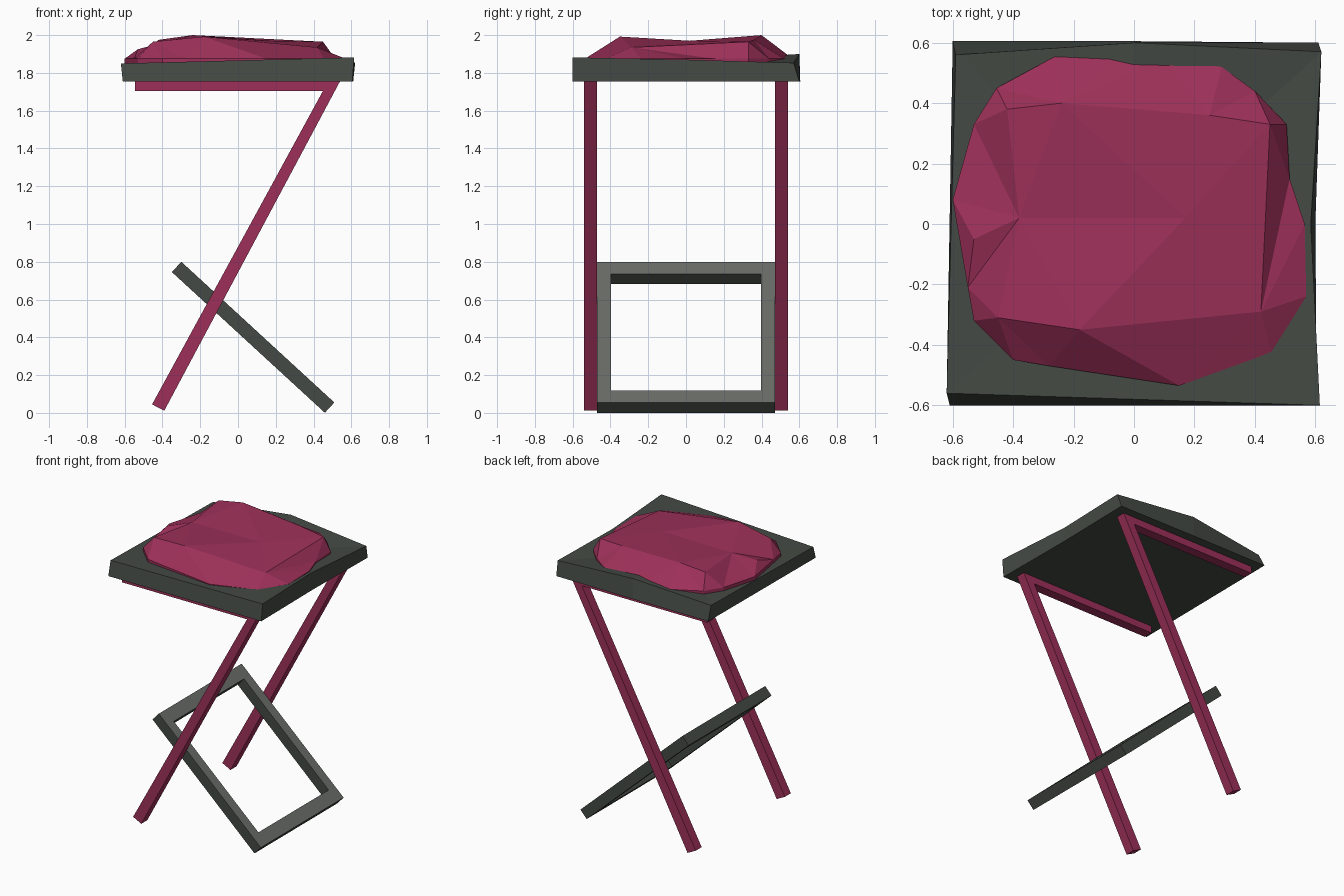
import bpy, bmesh
from mathutils import Vector
from mathutils.geometry import delaunay_2d_cdt

default_cube = bpy.data.objects.get("Cube")
if default_cube:
    bpy.data.objects.remove(default_cube, do_unlink=True)


def make_material(name, colour):
    mat = bpy.data.materials.new(name)
    mat.use_nodes = True
    mat.diffuse_color = (*colour, 1)
    mat.node_tree.nodes["Principled BSDF"].inputs["Base Color"].default_value = (*colour, 1)
    return mat


maroon = make_material("maroon", (0.34, 0.03, 0.10))
charcoal = make_material("charcoal", (0.058, 0.068, 0.058))
grey = make_material("warm grey", (0.14, 0.15, 0.135))


def finish(bm, name, *materials):
    """Turn a bmesh into a flat-shaded object."""
    bmesh.ops.recalc_face_normals(bm, faces=bm.faces[:])
    mesh = bpy.data.meshes.new(name)
    bm.to_mesh(mesh)
    bm.free()
    for mat in materials:
        mesh.materials.append(mat)
    obj = bpy.data.objects.new(name, mesh)
    bpy.context.collection.objects.link(obj)
    return obj


def extrude_all(bm, offset):
    """Thicken every face of the bmesh into a solid."""
    result = bmesh.ops.extrude_face_region(bm, geom=bm.faces[:], use_keep_orig=True)
    moved = [g for g in result["geom"] if isinstance(g, bmesh.types.BMVert)]
    bmesh.ops.translate(bm, verts=moved, vec=offset)


# Side supports: a sloping leg and a rail under the seat, in one profile
leg_profile = [(-0.545, 1.705), (0.45, 1.705), (-0.455, 0.045),
               (-0.39, 0.012), (0.54, 1.755), (-0.545, 1.755)]
for name, y_start in (("front_leg", -0.54), ("back_leg", 0.472)):
    bm = bmesh.new()
    bm.faces.new([bm.verts.new((x, y_start, z)) for x, z in leg_profile])
    extrude_all(bm, Vector((0, 0.068, 0)))
    finish(bm, name, maroon)

# Footrest: a rectangular frame lying on a slope between the legs
upper, lower = Vector((-0.30, 0, 0.80)), Vector((0.51, 0, 0.055))
slope = (lower - upper).normalized()
normal = Vector((-slope.z, 0, slope.x))
length = (lower - upper).length


def frame_loop(bm, half_width, inset):
    corners = ((inset, -half_width), (inset, half_width),
               (length - inset, half_width), (length - inset, -half_width))
    return [bm.verts.new(upper + slope * along + Vector((0, y, 0))) for along, y in corners]


bm = bmesh.new()
outer = frame_loop(bm, 0.47, 0)
inner = frame_loop(bm, 0.398, 0.094)
for i in range(4):
    j = (i + 1) % 4
    bm.faces.new((outer[i], outer[j], inner[j], inner[i]))
extrude_all(bm, -normal * 0.074)
bmesh.ops.recalc_face_normals(bm, faces=bm.faces[:])
for face in bm.faces:
    face.material_index = 1 if face.normal.dot(normal) > 0.9 else 0
finish(bm, "footrest_frame", charcoal, grey)

# Seat slab: square underside with an uneven top outline
seat_bottom = [(-0.61, -0.60), (0.605, -0.60), (0.60, 0), (0.61, 0.60), (0, 0.605), (-0.60, 0.605)]
seat_top = [(-0.62, -0.56, 1.85), (0.615, -0.60, 1.882), (0.585, 0, 1.87),
            (0.62, 0.57, 1.853), (0, 0.60, 1.90), (-0.59, 0.56, 1.85)]
bm = bmesh.new()
bottom = [bm.verts.new((x, y, 1.755)) for x, y in seat_bottom]
top = [bm.verts.new(p) for p in seat_top]
bm.faces.new(bottom)
centre = bm.verts.new((0, 0, 1.86))
for i in range(len(top)):
    j = (i + 1) % len(top)
    bm.faces.new((bottom[i], bottom[j], top[j], top[i]))
    bm.faces.new((top[i], top[j], centre))
finish(bm, "seat", charcoal)

# Cushion: faceted lump, triangulated between its rim and its crown points
rim = [(-0.60, 0.08), (-0.55, -0.21), (-0.53, -0.32), (-0.40, -0.45), (-0.28, -0.47),
       (0.15, -0.535), (0.455, -0.425), (0.57, -0.24), (0.565, 0), (0.515, 0.15),
       (0.505, 0.33), (0.40, 0.44), (0.29, 0.52), (0.10, 0.545), (-0.06, 0.565),
       (-0.26, 0.555), (-0.455, 0.45), (-0.53, 0.33)]
crown = [(-0.45, -0.31, 1.965), (-0.18, -0.35, 1.992), (0.42, -0.29, 1.935),
         (0.45, 0.33, 1.965), (0.25, 0.36, 1.975), (-0.24, 0.40, 2.0),
         (-0.42, 0.38, 1.975), (-0.38, 0.02, 1.965), (0.17, 0.02, 1.97), (-0.53, -0.05, 1.925)]
points = [Vector((x, y, 1.875)) for x, y in rim] + [Vector(p) for p in crown]
count = len(rim)
edges = [(i, (i + 1) % count) for i in range(count)]
edges += [(count + i, count + i + 1) for i in range(6)]
flat, _, faces, origin, _, _ = delaunay_2d_cdt([p.xy for p in points], edges, [], 1, 0.0001)
bm = bmesh.new()
verts = [bm.verts.new((p.x, p.y, points[source[0]].z)) for p, source in zip(flat, origin)]
for face in faces:
    bm.faces.new([verts[i] for i in face])
border = [e for e in bm.edges if e.is_boundary]
skirt = bmesh.ops.extrude_edge_only(bm, edges=border)["geom"]
skirt_verts = [g for g in skirt if isinstance(g, bmesh.types.BMVert)]
for v in skirt_verts:
    v.co.z = 1.83
bmesh.ops.holes_fill(bm, edges=[e for e in bm.edges if e.is_boundary])
finish(bm, "cushion", maroon)
